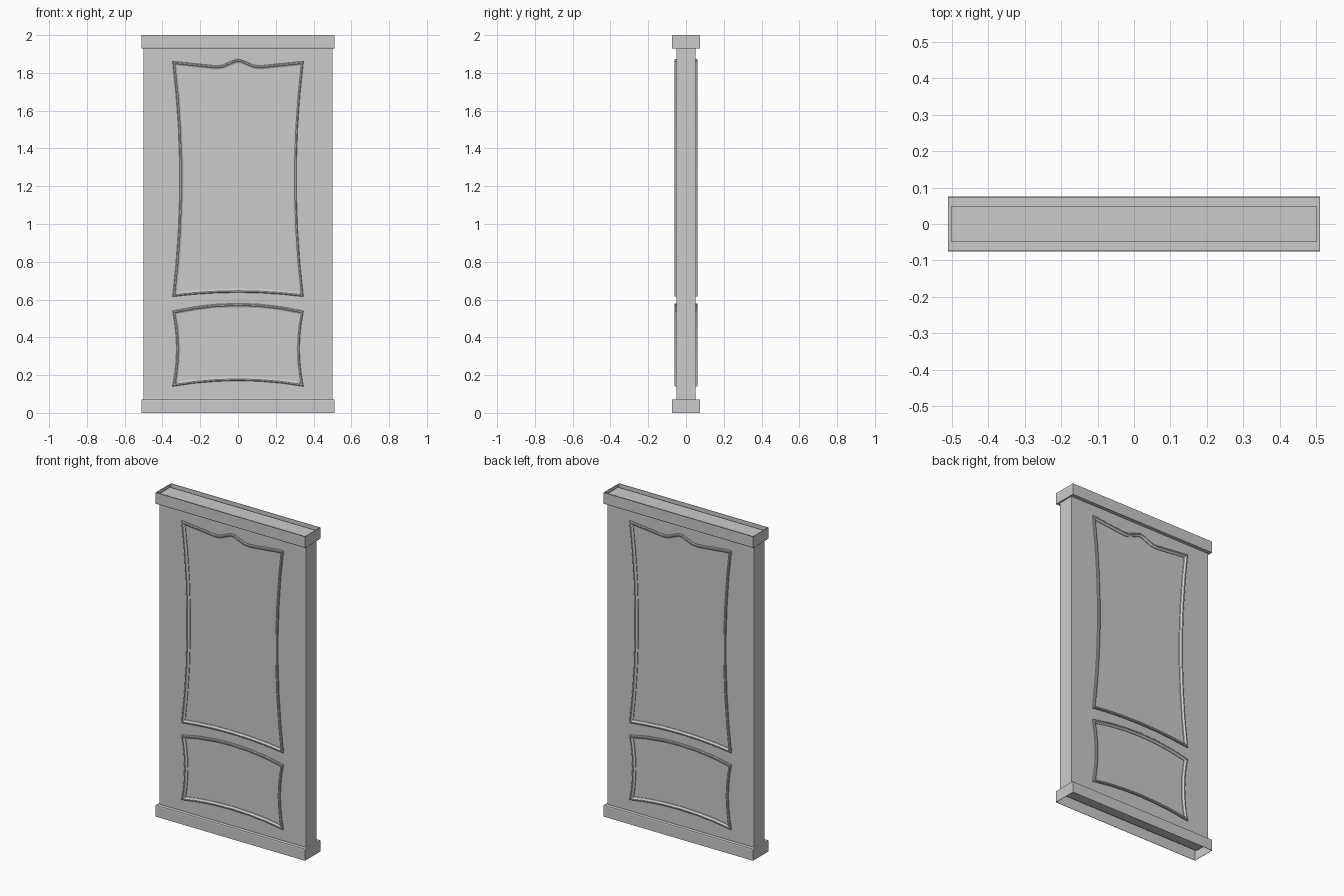
import bpy, bmesh
from mathutils import Vector

if "Cube" in bpy.data.objects:
    bpy.data.objects.remove(bpy.data.objects["Cube"])


def finish(name, bm):
    bmesh.ops.recalc_face_normals(bm, faces=bm.faces)
    mesh = bpy.data.meshes.new(name)
    bm.to_mesh(mesh)
    bm.free()
    ob = bpy.data.objects.new(name, mesh)
    bpy.context.collection.objects.link(ob)
    return ob


def bridge(bm, rings, close=False):
    """Join successive closed vertex loops with quads."""
    loops = [[bm.verts.new(p) for p in r] for r in rings]
    pairs = list(zip(loops, loops[1:]))
    if close:
        pairs.append((loops[-1], loops[0]))
    for a, b in pairs:
        for i in range(len(a)):
            j = (i + 1) % len(a)
            bm.faces.new((a[i], a[j], b[j], b[i]))
    return loops


def rect(hx, hy, z):
    return [(-hx, -hy, z), (hx, -hy, z), (hx, hy, z), (-hx, hy, z)]


# Door slab
bm = bmesh.new()
ends = bridge(bm, [rect(0.5, 0.05, 0.05), rect(0.5, 0.05, 1.988)])
for loop in ends:
    bm.faces.new(loop)
finish("door_slab", bm)

# Hollow trims wrapped around the top and bottom of the slab
TRIM = [(0.5, 0.05, 0.07), (0.51, 0.073, 0.07), (0.51, 0.075, 0.065), (0.51, 0.075, 0),
        (0.508, 0.073, 0), (0.508, 0.073, 0.066), (0.5, 0.05, 0.066)]
for name, flip in (("bottom_trim", False), ("top_trim", True)):
    bm = bmesh.new()
    bridge(bm, [rect(x, y, 2 - z if flip else z) for x, y, z in TRIM])
    finish(name, bm)


def bow(a, b, depth, n):
    """Arc points from a towards b (b left out), bulging by depth (x, z)."""
    pts = []
    for i in range(n):
        t = i / n
        k = 4 * t * (1 - t)
        pts.append(Vector(a).lerp(Vector(b), t) + Vector(depth) * k)
    return pts


def inset(pts, d):
    """Mitred inward offset of a counter-clockwise outline."""
    out = []
    for i, p in enumerate(pts):
        e1 = (p - pts[i - 1]).normalized()
        e2 = (pts[(i + 1) % len(pts)] - p).normalized()
        n1, n2 = Vector((-e1.y, e1.x)), Vector((-e2.y, e2.x))
        out.append(p + (n1 + n2) * (d / (1 + n1.dot(n2))))
    return out


# Panel mouldings: outlines in x, z
W = 0.347
crest = [(W, 1.862), (0.115, 1.838), (0.085, 1.842), (0.02, 1.869), (0, 1.873)]
crest += [(-x, z) for x, z in reversed(crest[1:-1])]
upper = (bow((-W, 0.615), (W, 0.615), (0, 0.022), 6)
         + bow((W, 0.615), (W, 1.862), (-0.038, 0), 7)[:7]
         + [Vector(p) for p in crest]
         + bow((-W, 1.862), (-W, 0.615), (0.038, 0), 7))
lower = (bow((-W, 0.14), (W, 0.14), (0, 0.03), 6)
         + bow((W, 0.14), (W, 0.54), (-0.021, 0), 6)
         + bow((W, 0.54), (-W, 0.54), (0, 0.04), 6)
         + bow((-W, 0.54), (-W, 0.14), (0.021, 0), 6))

# Moulding cross-section: inward distance, y height
SECTION = [(0, 0.049), (0, 0.058), (0.004, 0.062), (0.01, 0.062),
           (0.016, 0.056), (0.021, 0.054), (0.021, 0.049)]
for side, sign in (("front", -1), ("back", 1)):
    for name, outline in (("upper", upper), ("lower", lower)):
        bm = bmesh.new()
        rings = [[(p.x, sign * y, p.y) for p in inset(outline, d)] for d, y in SECTION]
        bridge(bm, rings, close=True)
        finish(f"{side}_{name}_moulding", bm)
